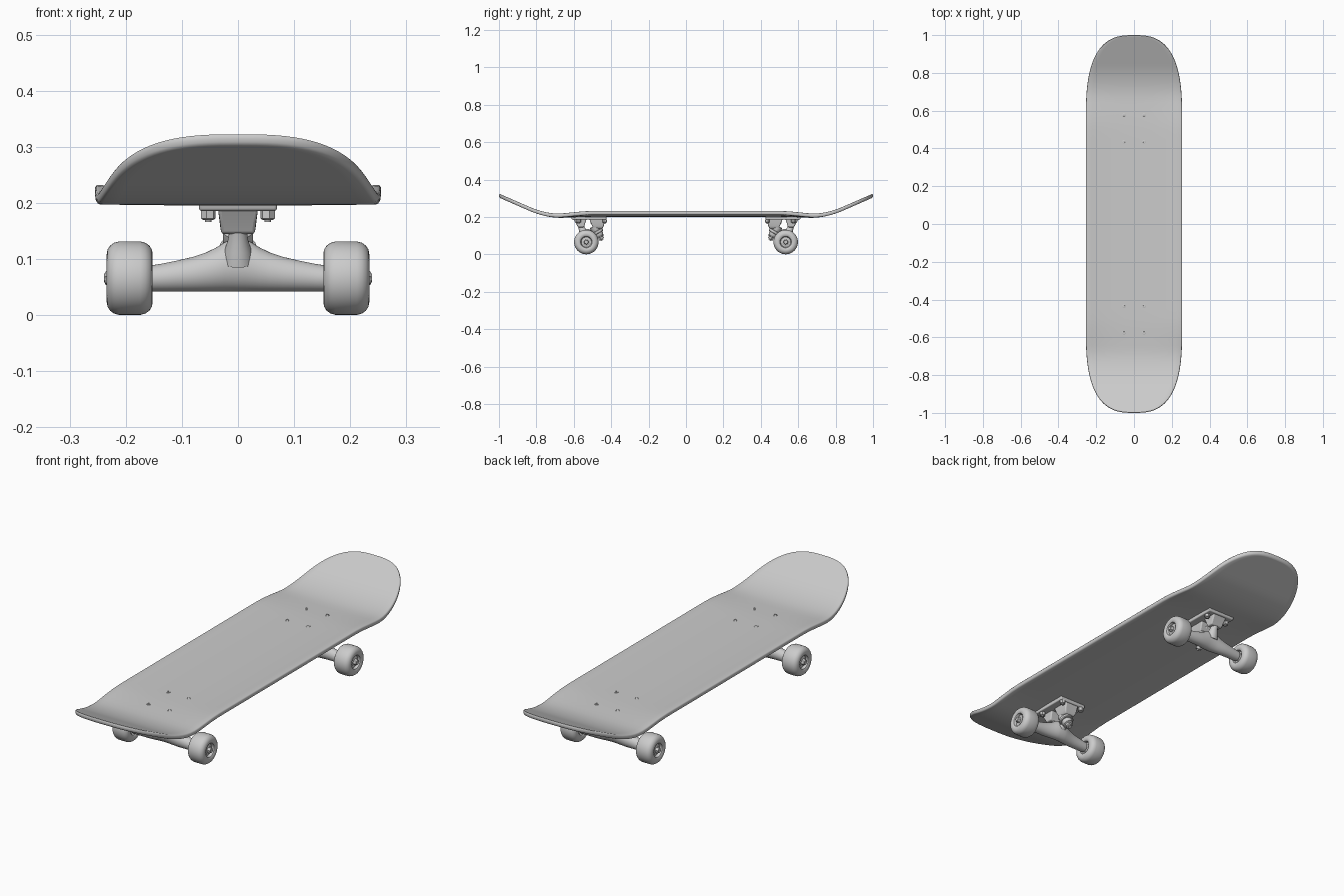
import bpy, bmesh, math
from mathutils import Vector

if "Cube" in bpy.data.objects:
    bpy.data.objects.remove(bpy.data.objects["Cube"])

Y_AXLE, Z_AXLE = -0.533, 0.066


def skin(name, rings, mirror=(False, False), bevel=0.0, angle=38):
    """Closed skin over equal-length rings, optionally mirrored in x / y."""
    bm = bmesh.new()
    rows = [[bm.verts.new(p) for p in ring] for ring in rings]
    n = len(rows[0])
    for a, b in zip(rows, rows[1:]):
        for i in range(n):
            bm.faces.new((a[i], a[(i + 1) % n], b[(i + 1) % n], b[i]))
    for row in (rows[0], rows[-1]):
        if (row[0].co - row[n // 2].co).length > 0.001 and name != "deck":
            bm.faces.new(row)
    bmesh.ops.remove_doubles(bm, verts=bm.verts, dist=1e-5)
    bmesh.ops.recalc_face_normals(bm, faces=bm.faces)
    mesh = bpy.data.meshes.new(name)
    bm.to_mesh(mesh)
    bm.free()
    ob = bpy.data.objects.new(name, mesh)
    bpy.context.collection.objects.link(ob)
    bpy.ops.object.select_all(action='DESELECT')
    ob.select_set(True)
    bpy.context.view_layer.objects.active = ob
    bpy.ops.object.shade_smooth_by_angle(angle=math.radians(angle))
    if bevel:
        m = ob.modifiers.new("bevel", 'BEVEL')
        m.width, m.segments, m.limit_method = bevel, 3, 'ANGLE'
    if any(mirror):
        m = ob.modifiers.new("mirror", 'MIRROR')
        m.use_axis = (mirror[0], mirror[1], False)
        m.use_mirror_merge = False
    return ob


def lathe(name, origin, axis, profile, segs=32, mirror=(False, True)):
    """Revolve (distance along axis, radius) pairs."""
    o, d = Vector(origin), Vector(axis).normalized()
    side = d.orthogonal().normalized()
    up = d.cross(side)
    angs = [2 * math.pi * i / segs for i in range(segs)]
    rings = [[o + d * t + (side * math.cos(a) + up * math.sin(a)) * r for a in angs]
             for t, r in profile]
    return skin(name, rings, mirror)


def rod(name, origin, axis, t0, t1, r0, r1=None, **kw):
    return lathe(name, origin, axis, [(t0, r0), (t1, r0 if r1 is None else r1)], **kw)


def block(name, levels, bevel):
    """Stack of rectangles (z, y0, y1, half width)."""
    return skin(name, [[(-w, a, z), (w, a, z), (w, b, z), (-w, b, z)] for z, a, b, w in levels],
                (False, True), bevel)


# Deck: superellipse outline, shallow concave and upturned ends
def smooth(a, b, v):
    t = min(max((v - a) / (b - a), 0), 1)
    return t * t * (3 - 2 * t)


def deck_z(x, y):
    a = abs(y)
    e = max(a - 0.66, 0)
    kick = 0.436 * (e * e / 0.36 if e < 0.18 else e - 0.09)
    concave = 0.011 * abs(x / 0.255) ** 2.5 * (1 - smooth(0.5, 0.74, a))
    return 0.222 - 0.006 * smooth(0.5, 0.7, a) + kick + concave


def deck_point(station, u, inset, drop):
    t, c, straight = station
    y = math.copysign(0.55 + (0.45 - inset) * t, straight) if t else straight
    x = u * (0.255 - inset) * c
    return (x, y, deck_z(x, y) - drop)


EXP = 2 / 2.8
N = 28
arc = []
for i in range(1, N + 1):
    a = math.pi / 2 * i / N
    arc.append((math.sin(a) ** EXP, max(math.cos(a), 0) ** EXP if i < N else 0.0))
stations = [(t, c, -1) for t, c in reversed(arc)]
stations += [(0, 1, -0.55 + 0.05 * i) for i in range(23)]
stations += [(t, c, 1) for t, c in arc]
us = [-1 + i / 10 for i in range(21)]
rim = [(0.0025, 0.0015), (0.0005, 0.005), (0, 0.0105), (0.0005, 0.016), (0.0025, 0.0195)]
rings = []
for s in stations:
    ring = [deck_point(s, u, 0.007, 0) for u in us]
    ring += [deck_point(s, 1, d, h) for d, h in rim]
    ring += [deck_point(s, u, 0.007, 0.021) for u in reversed(us)]
    ring += [deck_point(s, -1, d, h) for d, h in reversed(rim)]
    rings.append(ring)
skin("deck", rings, angle=50)

# Baseplate with pivot housing and kingpin housing
block("baseplate", [(0.186, -0.61, -0.426, 0.069), (0.203, -0.615, -0.424, 0.07)], 0.004)
block("pivot_housing", [(0.145, -0.577, -0.545, 0.030), (0.165, -0.588, -0.54, 0.032),
                        (0.192, -0.605, -0.53, 0.036)], 0.005)
block("kingpin_housing", [(0.138, -0.492, -0.447, 0.024), (0.152, -0.502, -0.44, 0.031),
                          (0.192, -0.518, -0.43, 0.036)], 0.005)

# Mounting bolts and nuts
for y in (-0.575, -0.435):
    both = (True, True)
    top = deck_z(0.053, y)
    lathe("bolt_head", (0.053, y, top), (0, 0, 1),
          [(-0.004, 0.010), (0.001, 0.010), (0.0018, 0.008), (0.0015, 0.005), (-0.003, 0.004), (-0.003, 0)],
          16, both)
    rod("bolt_shank", (0.053, y, 0), (0, 0, 1), 0.166, 0.2, 0.006, segs=16, mirror=both)
    lathe("bolt_nut", (0.053, y, 0), (0, 0, 1),
          [(0.170, 0.010), (0.172, 0.013), (0.187, 0.013)], 6, both)

# Hanger: oval sections lofted along the axle (x, top z, y centre, y radius)
half = [(0, 0.136, -0.526, 0.034), (0.012, 0.135, -0.526, 0.034), (0.024, 0.130, -0.527, 0.033),
        (0.038, 0.121, -0.529, 0.031), (0.056, 0.112, -0.531, 0.029), (0.08, 0.104, -0.533, 0.027),
        (0.11, 0.097, -0.533, 0.025), (0.14, 0.091, -0.533, 0.024), (0.154, 0.089, -0.533, 0.023)]
spans = [(-x, t, y, r) for x, t, y, r in reversed(half[1:])] + half
rings = []
for x, top, yc, ry in spans:
    zc, rz = (top + 0.042) / 2, (top - 0.042) / 2
    rings.append([(x, yc + ry * math.cos(k * math.pi / 16), zc + rz * math.sin(k * math.pi / 16))
                  for k in range(32)])
skin("hanger", rings, (False, True))
lathe("pivot_arm", (0, -0.54, 0.095), (0, -0.4, 1),
      [(0, 0.028), (0.025, 0.023), (0.042, 0.018), (0.062, 0.015)])

# Kingpin stack, leaning toward the middle of the board
KP, KD = (0, -0.505, 0.175), (0, 0.5, -0.866)
rod("kingpin", KP, KD, 0.0, 0.115, 0.008, segs=20)
lathe("upper_bushing", KP, KD, [(0.026, 0.024), (0.029, 0.027), (0.052, 0.027), (0.058, 0.024)])
lathe("hanger_ring", KP, KD, [(0.056, 0.029), (0.058, 0.032), (0.070, 0.032), (0.073, 0.029)])
rod("ring_neck", (0, -0.53, 0.082), (0, 0.058, 0.037), 0, 0.055, 0.032, 0.014)
lathe("lower_bushing", KP, KD, [(0.072, 0.024), (0.076, 0.025), (0.088, 0.021), (0.092, 0.018)])
lathe("bushing_washer", KP, KD, [(0.091, 0.020), (0.092, 0.022), (0.095, 0.022), (0.096, 0.020)])
lathe("kingpin_nut", KP, KD, [(0.096, 0.015), (0.108, 0.015), (0.110, 0.012)], 6)

# Wheels, bearings and axle ends, mirrored to all four corners
HUB, X, ALL = (0, Y_AXLE, Z_AXLE), (1, 0, 0), (True, True)
lathe("wheel", HUB, X,
      [(0.167, 0), (0.167, 0.027), (0.156, 0.031), (0.153, 0.036), (0.152, 0.043), (0.1535, 0.051),
       (0.158, 0.058), (0.165, 0.063), (0.174, 0.0655), (0.212, 0.0655), (0.221, 0.063),
       (0.228, 0.058), (0.2325, 0.051), (0.234, 0.043), (0.233, 0.036), (0.230, 0.031),
       (0.219, 0.027), (0.219, 0)], 48, ALL)
lathe("bearing", HUB, X, [(0.162, 0.017), (0.164, 0.020), (0.222, 0.020), (0.224, 0.017)], 32, ALL)
rod("axle", HUB, X, 0.14, 0.239, 0.008, segs=20, mirror=ALL)
lathe("axle_nut", HUB, X, [(0.223, 0.0135), (0.234, 0.0135), (0.237, 0.011)], 6, ALL)
